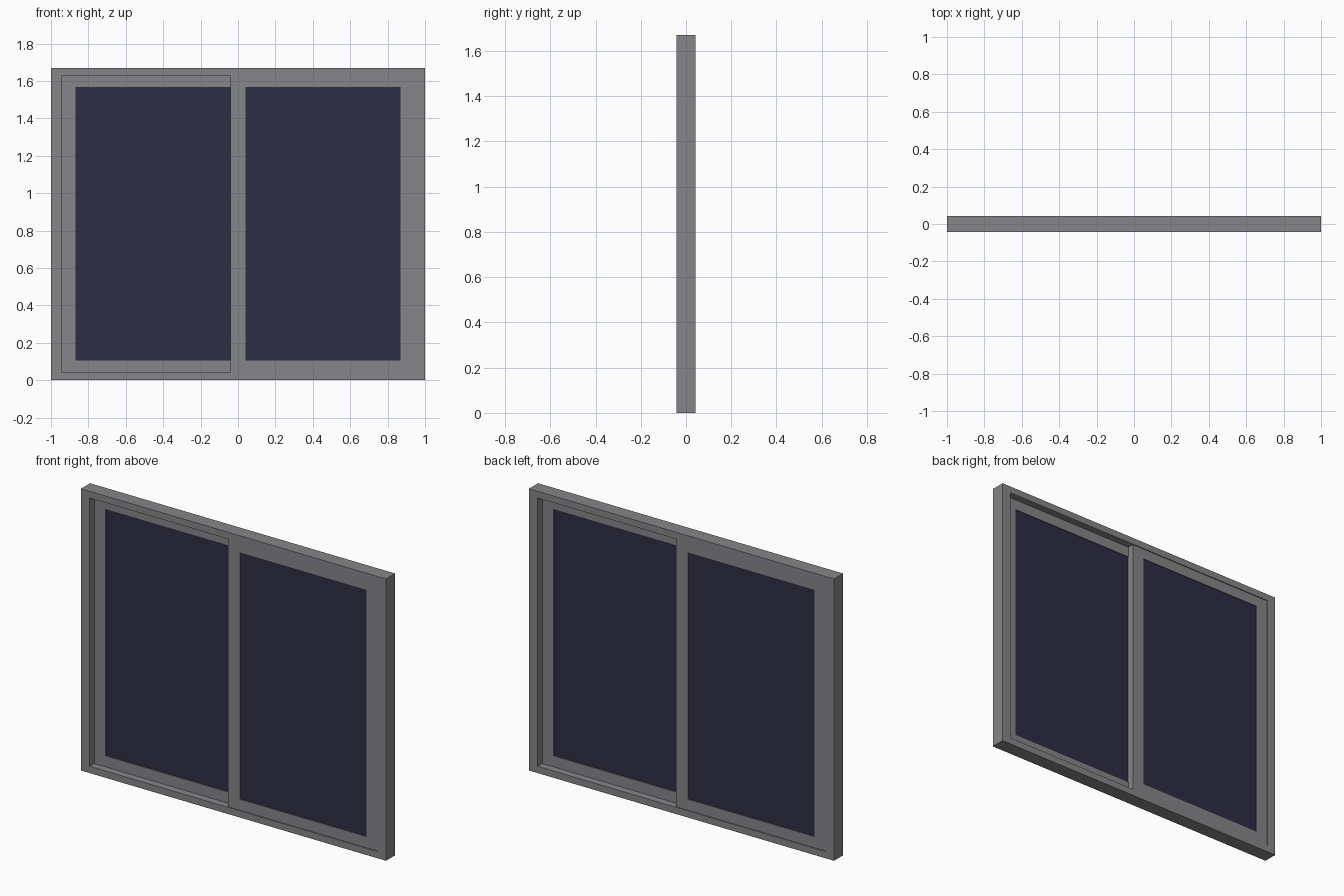
import bpy, bmesh

if "Cube" in bpy.data.objects:
    bpy.data.objects.remove(bpy.data.objects["Cube"])


def material(name, rgb):
    m = bpy.data.materials.new(name)
    m.diffuse_color = (*rgb, 1)
    m.use_nodes = True
    m.node_tree.nodes["Principled BSDF"].inputs["Base Color"].default_value = m.diffuse_color
    return m


GREY = material("grey_frame", (0.24, 0.235, 0.25))
GLASS = material("dark_blue_glass", (0.027, 0.026, 0.06))


def finish(name, bm, mat):
    bmesh.ops.recalc_face_normals(bm, faces=bm.faces)
    me = bpy.data.meshes.new(name)
    bm.to_mesh(me)
    bm.free()
    me.materials.append(mat)
    ob = bpy.data.objects.new(name, me)
    bpy.context.collection.objects.link(ob)
    return ob


def ring(name, outer, inner, y0, y1, mat):
    """Rectangular frame; outer and inner are (x0, x1, z0, z1)."""
    bm = bmesh.new()

    def loop(r, y):
        x0, x1, z0, z1 = r
        return [bm.verts.new((x, y, z)) for x, z in ((x0, z0), (x1, z0), (x1, z1), (x0, z1))]

    loops = [loop(outer, y0), loop(outer, y1), loop(inner, y1), loop(inner, y0)]
    for a, b in zip(loops, loops[1:] + loops[:1]):
        for i in range(4):
            j = (i + 1) % 4
            bm.faces.new((a[i], a[j], b[j], b[i]))
    return finish(name, bm, mat)


def box(name, r, y0, y1, mat):
    x0, x1, z0, z1 = r
    bm = bmesh.new()
    bmesh.ops.create_cube(bm, size=1)
    for v in bm.verts:
        v.co.x = x1 if v.co.x > 0 else x0
        v.co.y = y1 if v.co.y > 0 else y0
        v.co.z = z1 if v.co.z > 0 else z0
    return finish(name, bm, mat)


# Outer frame
ring("outer_frame", (-1, 1, 0, 1.67), (-0.943, 0.943, 0.04, 1.63), -0.0425, 0.0425, GREY)

# Two sliding sashes: right one in the front track, left one in the back track
for side, s in (("right", 1), ("left", -1)):
    def span(a, b):
        return tuple(sorted((s * a, s * b)))
    ys = sorted((-s * 0.037, -s * 0.001))
    ring(side + "_sash", (*span(-0.04, 0.943), 0.04, 1.63),
         (*span(0.04, 0.868), 0.105, 1.568), *ys, GREY)
    gs = sorted((-s * 0.032, -s * 0.006))
    box(side + "_glass", (*span(0.04, 0.868), 0.105, 1.568), *gs, GLASS)
